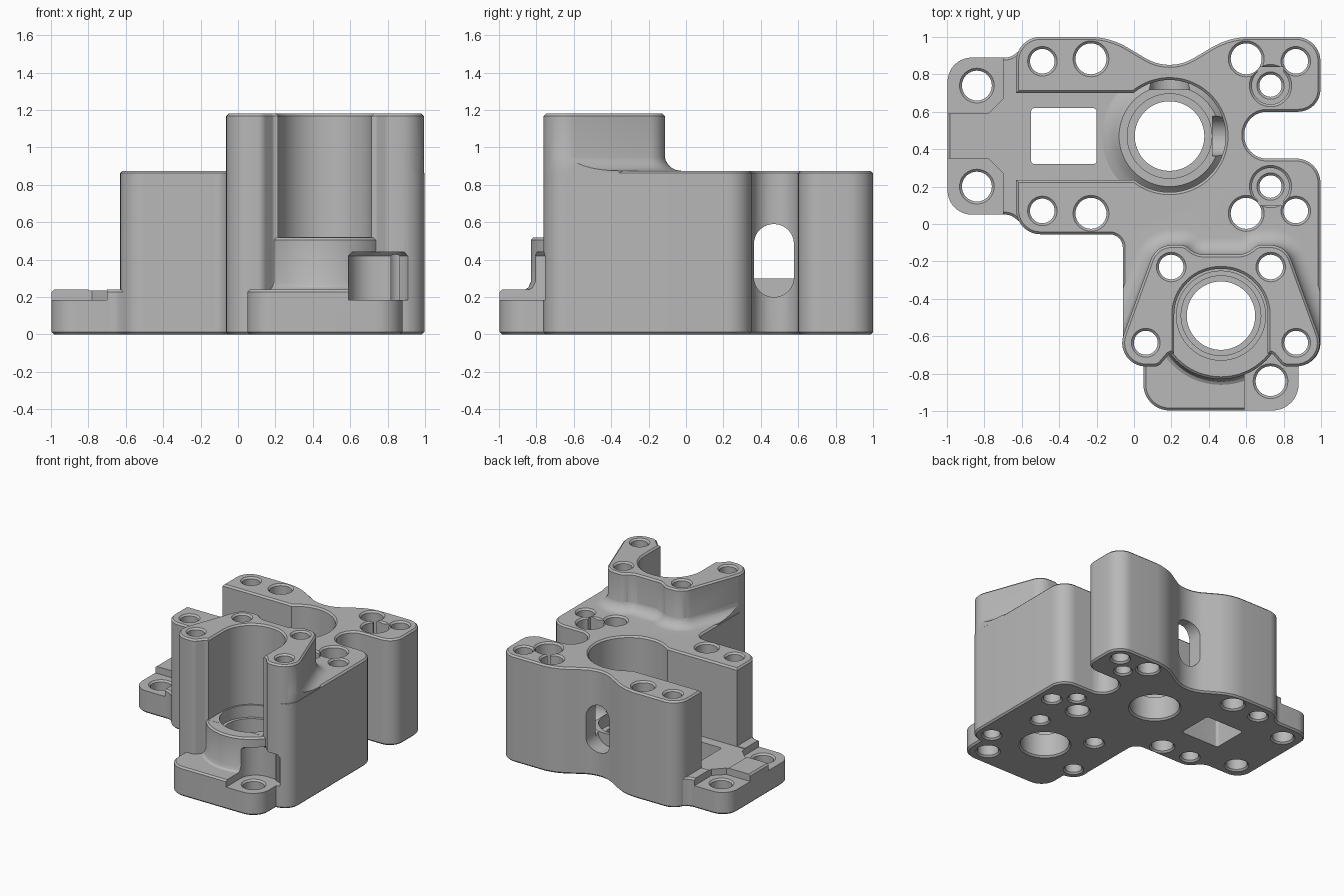
import bpy, bmesh, math
from mathutils import Vector, Matrix

cube = bpy.data.objects.get("Cube")
if cube:
    bpy.data.objects.remove(cube, do_unlink=True)

C = 0.013          # edge chamfer
DECK = 0.875       # main block height
TOWER = 1.18       # front tower height
PAD = 0.24         # mounting flange height
MID = 0.47         # mirror line of the main block in y
TX = 0.465         # mirror line of the tower in x


def rounded(points, steps=10):
    """Counter-clockwise polygon with a fillet radius per corner."""
    out = []
    for i, (x, y, r) in enumerate(points):
        p = Vector((x, y))
        a = (Vector(points[i - 1][:2]) - p).normalized()
        b = (Vector(points[(i + 1) % len(points)][:2]) - p).normalized()
        if r == 0:
            out.append(p)
            continue
        half = math.acos(max(-1, min(1, a.dot(b)))) / 2
        centre = p + (a + b).normalized() * r / math.sin(half)
        s, e = p + a * r / math.tan(half) - centre, p + b * r / math.tan(half) - centre
        sweep = math.atan2(s.x * e.y - s.y * e.x, s.dot(e))
        out += [centre + Matrix.Rotation(sweep * k / steps, 2) @ s for k in range(steps + 1)]
    return out


def circle(x, y, r, n=48):
    return [Vector((x + r * math.cos(k * math.tau / n), y + r * math.sin(k * math.tau / n)))
            for k in range(n)]


def box(x0, x1, y0, y1, r=0):
    return rounded([(x0, y0, r), (x1, y0, r), (x1, y1, r), (x0, y1, r)])


def offset(outline, d):
    out = []
    for i, p in enumerate(outline):
        u = (p - outline[i - 1]).normalized()
        v = (outline[(i + 1) % len(outline)] - p).normalized()
        n1, n2 = Vector((u.y, -u.x)), Vector((v.y, -v.x))
        out.append(p + (n1 + n2) * d / (1 + n1.dot(n2)))
    return out


def solid(name, outline, levels, matrix=None):
    """Stack of (height, outward offset) rings closed into a solid."""
    bm = bmesh.new()
    rings = [[bm.verts.new((p.x, p.y, z)) for p in offset(outline, d)] for z, d in levels]
    n = len(outline)
    for lo, hi in zip(rings, rings[1:]):
        for i in range(n):
            j = (i + 1) % n
            bm.faces.new((lo[i], lo[j], hi[j], hi[i]))
    bm.faces.new(rings[0][::-1])
    bm.faces.new(rings[-1])
    if matrix:
        bm.transform(matrix)
    bmesh.ops.recalc_face_normals(bm, faces=bm.faces)
    mesh = bpy.data.meshes.new(name)
    bm.to_mesh(mesh)
    bm.free()
    obj = bpy.data.objects.new(name, mesh)
    bpy.context.collection.objects.link(obj)
    return obj


def combine(target, tool, operation):
    tool.hide_render = True
    bpy.context.view_layer.objects.active = target
    mod = target.modifiers.new("combine", "BOOLEAN")
    mod.object, mod.operation, mod.solver = tool, operation, "EXACT"
    bpy.ops.object.modifier_apply(modifier=mod.name)
    bpy.data.objects.remove(tool, do_unlink=True)


def block(z1, grow=0.0):
    return [(0, grow - C), (C, grow), (z1 - C, grow), (z1, grow - C)]


def pocket(z0, z1):
    return [(z0, 0), (z1 - C, 0), (z1, C), (z1 + 0.45, C)]


def add(name, outline, levels):
    combine(housing, solid(name, outline, levels), "UNION")


def cut(name, outline, levels, matrix=None):
    combine(housing, solid(name, outline, levels, matrix), "DIFFERENCE")


def hole(x, y, r, top):
    cut("hole", circle(x, y, r, 32),
        [(-0.1, C), (0, C), (C, 0), (top - C, 0), (top, C), (top + 0.05, C)])


# Main block
body_outline = rounded([
    (-.63, -.055, .13), (-.06, -.055, .07), (-.06, -.76, .125), (.13, -.76, .05),
    (.19, -.69, .03), (.74, -.69, .03), (.8, -.76, .05), (.997, -.76, .125),
    (.997, .35, .13), (.59, .35, .12), (.59, .6, .12), (.997, .6, .12),
    (.997, 1, .13), (.51, 1, .4), (.19, .81, .25), (-.13, 1, .4), (-.63, 1, .13)])
housing = solid("housing_block", body_outline, block(DECK))

# Front tower, tapering towards the back, with a filleted foot
back = [(1.045, -.76, .125), (.81, -.115, .115), (.66, -.115, .05), (.6, -.165, .12)]
back += [(2 * TX - x, y, r) for x, y, r in reversed(back)]
front = [(.13, -.76, .05), (.19, -.69, .03), (.74, -.69, .03), (.8, -.76, .05)]
R = 0.09
foot_levels = [(DECK - .1, R)]
for k in range(9):
    t = k / 8 * math.pi / 2
    foot_levels.append((DECK + R * (1 - math.cos(t)), R * (1 - math.sin(t))))
foot = solid("tower_foot", rounded(back), foot_levels)
combine(foot, solid("foot_limit", body_outline, [(.5, -.002), (1.3, -.002)]), "INTERSECT")
combine(housing, foot, "UNION")
add("tower", rounded(back + front), block(TOWER, .002))

# Mounting flanges
add("side_flange", rounded([
    (-.997, .05, .13), (-.66, .05, .08), (-.56, -.03, 0), (-.4, -.03, 0),
    (-.4, .97, 0), (-.56, .97, 0), (-.66, .89, .08), (-.997, .89, .13)]), block(PAD))
add("front_flange", rounded([
    (.05, -.997, .14), (.88, -.997, .14), (.88, -.6, 0), (.05, -.6, 0)]), block(PAD))
add("tower_boss", circle(TX, -.49, .34, 64),
    [(.05, .03), (PAD, .03), (.25, .014), (.28, 0), (.506, 0), (.519, -C)])

# Tower bay, open at the front, with its stepped bore
cut("tower_bay", rounded([(.215, -1.1, 0), (.715, -1.1, 0),
                          (.715, -.24, .245), (.215, -.24, .245)], 16), pocket(.52, TOWER))
cut("tower_bore", circle(TX, -.49, .183, 64),
    [(-.1, C), (0, C), (C, 0), (.2, 0), (.2, .03), (.42, .03), (.42, .055), (.6, .055)])

# Main bay: side channel, round well and raised seat
cut("channel", box(-.8, .19, .235, .70), pocket(.235, DECK))
cut("well", circle(.19, MID, .3, 64), pocket(.235, DECK))
add("well_seat", circle(.19, MID, .27, 64),
    [(.1, .09), (.236, .09), (.25, .06), (.27, .03), (.3, 0)])
cut("main_bore", circle(.19, MID, .186, 64),
    [(-.1, C), (0, C), (C, 0), (.2, 0), (.2, .04), (.4, .04)])
cut("floor_opening", box(-.55, -.2, .32, .62, .02), [(-.1, 0), (.4, 0)])

# Windows in the right and rear walls
slot = box(-.107, .107, .2, .59, .106)
upright = Matrix.Rotation(math.pi / 2, 4, "X")
cut("rear_window", slot, [(-1.1, 0), (-.72, 0)], Matrix.Translation((.19, 0, 0)) @ upright)
cut("side_window", slot, [(.42, 0), (.75, 0)],
    Matrix.Translation((0, MID, 0)) @ Matrix.Rotation(math.pi / 2, 4, "Z") @ upright)

# Lowered bolt seats on the flanges
cut("front_seat", rounded([(.59, -1.1, 0), (.92, -1.1, 0), (.92, -.67, .14), (.59, -.67, .14)]),
    [(.183, 0), (.42, 0), (.44, -.02)])
cut("rear_seat", rounded([(-1.1, .59, 0), (-.78, .59, 0), (-.70, .67, 0), (-.70, 1, 0),
                          (-1.1, 1, 0)]), [(.183, 0), (.4, 0)])
cut("near_seat", rounded([(-1.1, -.1, 0), (-.70, -.1, 0), (-.70, .27, 0), (-.78, .35, 0),
                          (-1.1, .35, 0)]), [(.183, 0), (.4, 0)])

# Bolt holes mirrored across the main block
for side in (1, -1):
    for x, dy, r, top in ((-.84, .27, .08, .183), (-.49, .4, .066, DECK), (-.23, .413, .083, DECK),
                          (.6, .413, .083, DECK), (.865, .4, .066, DECK)):
        hole(x, MID + side * dy, r, top)
    y = MID + side * .27
    cut("keyhole", circle(.73, y, .1), pocket(.55, DECK))
    cut("keyhole_neck", box(.66, .8, min(y, y + side * .1), max(y, y + side * .1)),
        [(.55, 0), (1.1, 0)])
    hole(.73, y, .06, .55)

# Tower bolt holes mirrored across the tower
for side in (1, -1):
    hole(TX + side * .266, -.23, .066, TOWER)
    hole(TX + side * .402, -.635, .064, TOWER)
hole(.73, -.84, .08, .183)

# Finish
grey = bpy.data.materials.new("plain_grey")
grey.use_nodes = True
colour = (.48, .48, .48, 1)
grey.diffuse_color = colour
grey.node_tree.nodes["Principled BSDF"].inputs["Base Color"].default_value = colour
housing.data.materials.clear()
housing.data.materials.append(grey)
for face in housing.data.polygons:
    face.material_index = 0
bpy.ops.object.select_all(action="DESELECT")
housing.select_set(True)
bpy.context.view_layer.objects.active = housing
bpy.ops.object.shade_smooth_by_angle(angle=math.radians(28))
